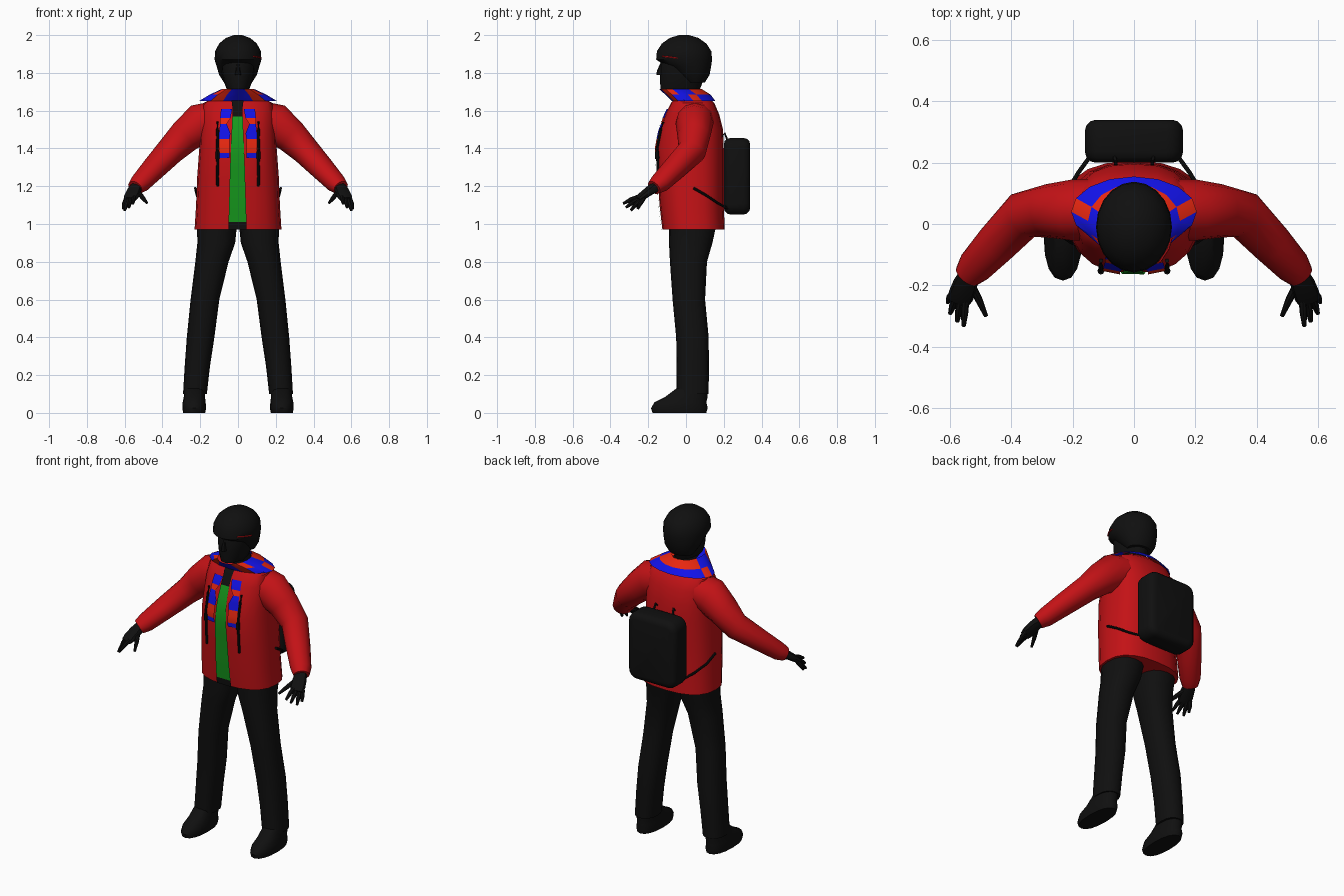
import bpy
import bmesh
from math import sin, cos, pi
from mathutils import Vector

if "Cube" in bpy.data.objects:
    bpy.data.objects.remove(bpy.data.objects["Cube"])


def material(name, rgb):
    m = bpy.data.materials.new(name)
    m.use_nodes = True
    m.diffuse_color = (*rgb, 1)
    m.node_tree.nodes["Principled BSDF"].inputs["Base Color"].default_value = (*rgb, 1)
    return m


RED = material("jacket red", (0.55, 0.006, 0.008))
BRIGHT = material("lining red", (0.8, 0.02, 0.005))
BLUE = material("lining blue", (0.006, 0.006, 0.8))
GREEN = material("shirt green", (0.008, 0.32, 0.012))
BLACK = material("black", (0.005, 0.005, 0.005))


def finish(name, bm, mats, mirror=False, angle=0.7):
    bmesh.ops.recalc_face_normals(bm, faces=bm.faces)
    mesh = bpy.data.meshes.new(name)
    bm.to_mesh(mesh)
    bm.free()
    for m in mats:
        mesh.materials.append(m)
    ob = bpy.data.objects.new(name, mesh)
    bpy.context.collection.objects.link(ob)
    if mirror:
        ob.modifiers.new("mirror", "MIRROR").use_mirror_merge = False
    bpy.ops.object.select_all(action="DESELECT")
    ob.select_set(True)
    bpy.context.view_layer.objects.active = ob
    bpy.ops.object.shade_smooth_by_angle(angle=angle)
    return ob


def spow(v, p):
    return abs(v) ** (2 / p) * (1 if v >= 0 else -1)


def loft(name, rings, mats, n=16, p=2.3, follow=False, mirror=False, caps=True, rule=None):
    """Skin rings of (x, y, z, half width, half depth), flat or square to the path."""
    bm = bmesh.new()
    pts = [Vector(r[:3]) for r in rings]
    loops = []
    for i, r in enumerate(rings):
        u, v = Vector((1, 0, 0)), Vector((0, 1, 0))
        if follow:
            t = (pts[min(i + 1, len(pts) - 1)] - pts[max(i - 1, 0)]).normalized()
            side = Vector((0, 0, 1)) if abs(t.z) < 0.95 else Vector((0, 1, 0))
            u = t.cross(side).normalized()
            v = u.cross(t)
        ring = []
        for k in range(n):
            a = 2 * pi * k / n
            ring.append(bm.verts.new(pts[i] + u * r[3] * spow(cos(a), p) + v * r[4] * spow(sin(a), p)))
        loops.append(ring)
    for a, b in zip(loops, loops[1:]):
        for k in range(n):
            f = bm.faces.new((a[k], a[(k + 1) % n], b[(k + 1) % n], b[k]))
            if rule:
                f.material_index = rule(f.calc_center_median())
    if caps:
        bm.faces.new(loops[0])
        bm.faces.new(loops[-1])
    return finish(name, bm, mats, mirror)


def tube(name, path, r, mat=BLACK, n=8):
    return loft(name, [(*q, r, r) for q in path], [mat], n, 2, True, True)


# Jacket body
TORSO = [(0, .04, .97, .23, .165), (0, .03, 1.1, .222, .17), (0, .025, 1.25, .216, .175),
         (0, .02, 1.4, .205, .18), (0, .028, 1.5, .2, .168), (0, .033, 1.58, .198, .143),
         (0, .035, 1.64, .185, .115), (0, .03, 1.68, .1, .08)]
loft("jacket_body", TORSO, [RED], 20, 2.5)


def front(x, z):
    for a, b in zip(TORSO, TORSO[1:]):
        if a[2] <= z <= b[2]:
            t = (z - a[2]) / (b[2] - a[2])
            cy, rx, ry = (a[i] + (b[i] - a[i]) * t for i in (1, 3, 4))
            return cy - ry * (1 - abs(x / rx) ** 2.5) ** 0.4 - 0.007


def panel(name, rows, mats, picks, mirror=False, steps=4):
    """Thin panel on the chest; rows of (z, x from, x to), one material per row."""
    bm = bmesh.new()
    for a, b, pick in zip(rows, rows[1:], picks):
        cut = [[a[i] + (b[i] - a[i]) * s / steps for i in range(3)] for s in range(steps + 1)]
        for (z, l, r), (z2, l2, r2) in zip(cut, cut[1:]):
            q = [(l, z), (r, z), (r2, z2), (l2, z2)]
            f = bm.faces.new([bm.verts.new((x, front(x, h), h)) for x, h in q])
            f.material_index = pick
    bmesh.ops.remove_doubles(bm, verts=bm.verts, dist=1e-5)
    return finish(name, bm, mats, mirror)


# Shirt in the open front, dark neck gap above and below it
panel("shirt_strip", [(.972, -.05, .045), (1.01, -.05, .045), (1.3, -.042, .036), (1.57, -.03, .025),
                      (1.62, -.03, .025), (1.66, -.035, .03)], [GREEN, BLACK], [1, 0, 0, 1, 1])
# Chequered lining of the lapels
panel("lapel_lining", [(1.35, .045, .102), (1.375, .045, .102), (1.45, .045, .1), (1.48, .04, .1),
                       (1.53, .06, .095), (1.56, .04, .095), (1.61, .03, .09)],
      [BRIGHT, BLUE], [1, 0, 1, 1, 0, 1], True)


# Flared collar with patches of lining
def collar_patch(c):
    middle = c.y < 0 and abs(c.x) < .04
    side = abs(c.x) > .07 and -.05 < c.y < .045
    back = c.y > .08 and c.z < 1.685
    return 1 if middle or side or back else 0


loft("collar", [(0, .04, 1.652, .205, .115), (0, .01, 1.685, .15, .12), (0, -.03, 1.715, .085, .112)],
     [BRIGHT, BLUE], 16, 2, caps=False, rule=collar_patch)

# Sleeves
loft("sleeve", [(.1, .05, 1.555, .1, .1), (.2, .045, 1.53, .1, .108), (.28, .042, 1.465, .088, .09),
                (.36, .03, 1.385, .078, .075), (.45, -.065, 1.29, .068, .062),
                (.52, -.14, 1.215, .058, .052), (.545, -.17, 1.192, .045, .04)],
     [RED], 12, 2, True, True)

# Gloves
loft("palm", [(.535, -.155, 1.2, .03, .03), (.55, -.195, 1.175, .04, .024),
              (.565, -.235, 1.145, .042, .02), (.572, -.255, 1.13, .035, .014)],
     [BLACK], 10, 2.3, True, True)
FINGERS = {"thumb": ((.53, -.2, 1.17), (.505, -.25, 1.14), (.483, -.3, 1.112)),
           "index_finger": ((.55, -.245, 1.145), (.553, -.29, 1.13), (.556, -.333, 1.108)),
           "middle_finger": ((.565, -.245, 1.135), (.572, -.285, 1.112), (.577, -.318, 1.088)),
           "ring_finger": ((.58, -.24, 1.13), (.592, -.268, 1.1), (.6, -.292, 1.072)),
           "little_finger": ((.59, -.225, 1.135), (.602, -.242, 1.108), (.608, -.256, 1.08))}
for finger, path in FINGERS.items():
    loft(finger, [(*q, r, r) for q, r in zip(path, (.013, .012, .007))], [BLACK], 8, 2, True, True)

# Trousers and boots
loft("trouser_leg", [(.228, .035, .1, .063, .085), (.215, .036, .25, .067, .085), (.198, .034, .4, .073, .086),
                     (.175, .015, .6, .076, .086), (.138, .013, .8, .088, .098),
                     (.115, .025, .9, .1, .115), (.11, .04, 1.03, .108, .128)], [BLACK], mirror=True)
loft("boot", [(.232, -.035, 0, .058, .142), (.232, -.035, .025, .063, .15), (.232, -.03, .055, .061, .138),
              (.231, .002, .085, .056, .112), (.23, .03, .13, .053, .08)], [BLACK], mirror=True)

# Head and hair
loft("head", [(0, .02, 1.6, .06, .06), (0, .015, 1.7, .062, .066), (0, -.03, 1.715, .06, .105),
              (0, -.025, 1.75, .074, .112), (0, -.015, 1.8, .085, .122), (0, -.015, 1.88, .095, .118),
              (0, -.01, 1.93, .08, .1)], [BLACK], p=2.1)
loft("nose", [(0, -.135, 1.79, .016, .022), (0, -.13, 1.81, .013, .024), (0, -.125, 1.85, .008, .012)],
     [BLACK], 8, 2)
loft("hair", [(0, .045, 1.75, .075, .055), (0, .035, 1.79, .1, .09), (0, .015, 1.835, .113, .118),
              (0, -.01, 1.87, .124, .148), (0, -.01, 1.915, .121, .144), (0, -.01, 1.955, .1, .118),
              (0, -.01, 1.985, .064, .076), (0, -.01, 2.0, .022, .026)], [BLACK], 20, 2)
# Small red mark at the left temple
loft("temple_mark", [(.083, -.125, 1.888, .004, .004), (.112, -.08, 1.883, .004, .004),
                     (.122, -.045, 1.878, .004, .004)], [RED], 6, 2, True)

# Backpack
bm = bmesh.new()
bmesh.ops.create_cube(bm, size=1)
for v in bm.verts:
    v.co = Vector((v.co.x * .32, .27 + v.co.y * .14, 1.253 + v.co.z * .405))
upright = [e for e in bm.edges if abs(e.verts[0].co.y - e.verts[1].co.y) > .1]
bmesh.ops.bevel(bm, geom=upright, offset=.055, segments=4, profile=.5, affect="EDGES")
rims = [e for e in bm.edges if abs(e.verts[0].co.y - e.verts[1].co.y) < .01]
bmesh.ops.bevel(bm, geom=rims, offset=.035, segments=3, profile=.5, affect="EDGES")
finish("backpack", bm, [BLACK])

# Straps
tube("waist_strap", [(.226, .04, 1.19), (.217, .11, 1.15), (.18, .17, 1.11), (.14, .225, 1.08)], .007)
tube("top_tab", [(.065, .225, 1.43), (.06, .205, 1.48), (.058, .18, 1.45)], .006)
tube("chest_strap", [(.108 + .001 * (i % 2), front(.11, z) - .003, z)
                     for i, z in enumerate((1.2, 1.25, 1.32, 1.4, 1.46, 1.5, 1.54))], .007)
tube("strap_buckle", [(.108, front(.11, z) - .004, z) for z in (1.345, 1.385)], .011)
